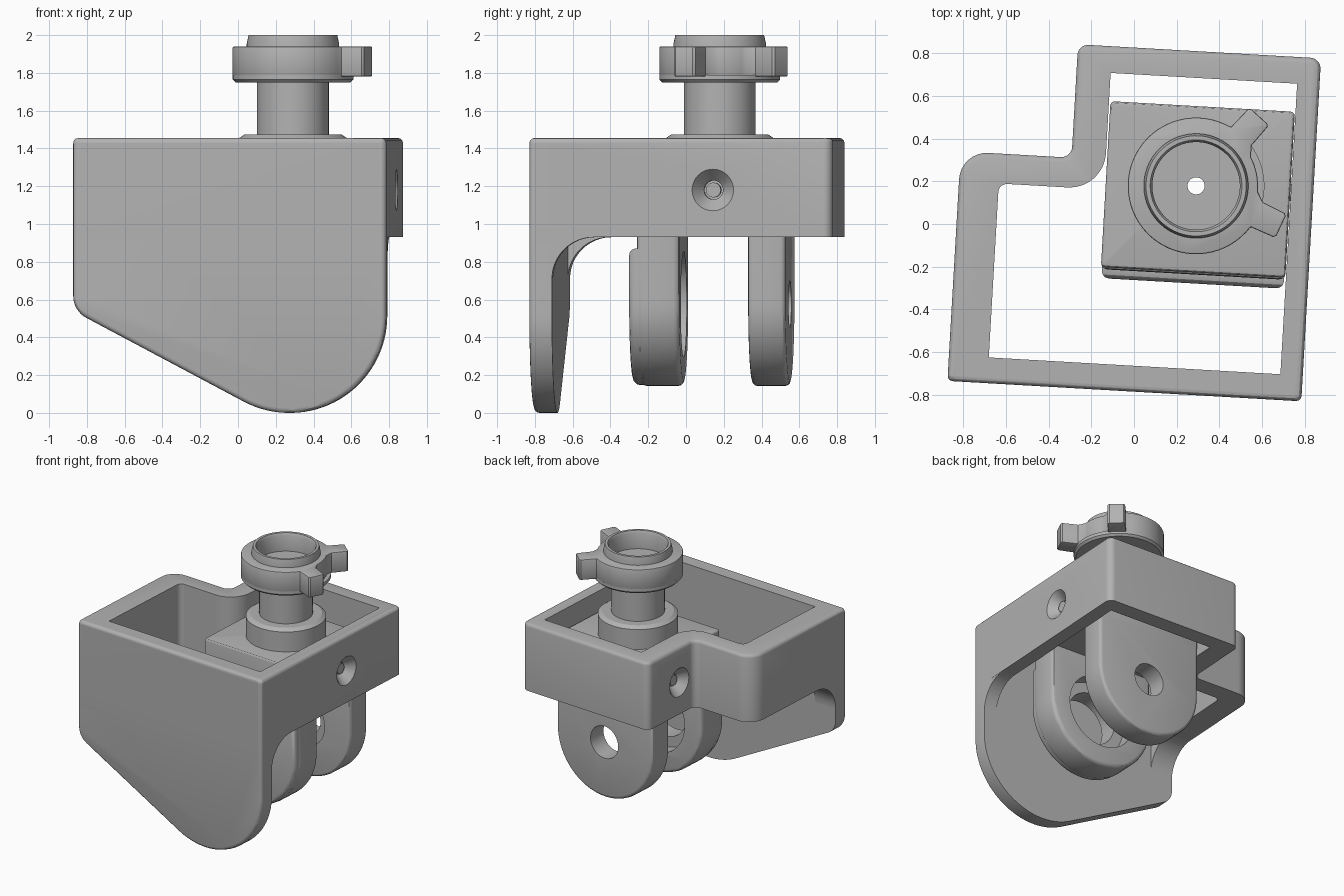
import bpy, bmesh, math
from mathutils import Vector, Matrix

if "Cube" in bpy.data.objects:
    bpy.data.objects.remove(bpy.data.objects["Cube"])

TURN = Matrix.Rotation(math.radians(-3.3), 4, 'Z')
CX, CY = 0.28, 0.195          # post axis
PIVOT = 0.575                 # height of the fork pivot
L, R, F, B = -0.83, 0.83, -0.784, 0.825   # outer limits of the frame
TOP, UNDER = 1.455, 0.93

grey = bpy.data.materials.new("mid_grey")
grey.use_nodes = True
grey.diffuse_color = (0.45, 0.45, 0.45, 1)
grey.node_tree.nodes["Principled BSDF"].inputs["Base Color"].default_value = grey.diffuse_color
parts = []


def make(name, bm, keep=True):
    bmesh.ops.recalc_face_normals(bm, faces=bm.faces)
    mesh = bpy.data.meshes.new(name)
    bm.to_mesh(mesh)
    bm.free()
    mesh.materials.append(grey)
    ob = bpy.data.objects.new(name, mesh)
    bpy.context.collection.objects.link(ob)
    if keep:
        parts.append(ob)
    return ob


def rounded(corners, steps=8):
    """Outline from (x, y, corner radius)."""
    out, n = [], len(corners)
    for i, (x, y, r) in enumerate(corners):
        p = Vector((x, y))
        if r == 0:
            out.append(p)
            continue
        a = (Vector(corners[i - 1][:2]) - p).normalized()
        b = (Vector(corners[(i + 1) % n][:2]) - p).normalized()
        half = a.angle(b) / 2
        c = p + (a + b).normalized() * (r / math.sin(half))
        u = p + a * (r / math.tan(half)) - c
        v = p + b * (r / math.tan(half)) - c
        for k in range(steps + 1):
            out.append(c + u.normalized().slerp(v.normalized(), k / steps) * r)
    return out


def arc(cx, cy, r, a0, a1, steps=32):
    angles = [math.radians(a0 + (a1 - a0) * k / steps) for k in range(steps + 1)]
    return [Vector((cx + r * math.cos(a), cy + r * math.sin(a))) for a in angles]


def prism(name, outline, lo, hi, axis='Z', bevel_lo=0, bevel_hi=0, keep=True, segs=3):
    """Extrude an outline along an axis, rounding either end rim."""
    place = {'Z': lambda p, d: (p[0], p[1], d),
             'Y': lambda p, d: (p[0], d, p[1]),
             'X': lambda p, d: (d, p[0], p[1])}[axis]
    bm = bmesh.new()
    rings = [[bm.verts.new(place(p, d)) for p in outline] for d in (lo, hi)]
    caps = [bm.faces.new(r) for r in rings]
    n = len(outline)
    for i in range(n):
        j = (i + 1) % n
        bm.faces.new((rings[0][i], rings[0][j], rings[1][j], rings[1][i]))
    bmesh.ops.recalc_face_normals(bm, faces=bm.faces)
    rims = [list(c.edges) for c in caps]
    for rim, w in zip(rims, (bevel_lo, bevel_hi)):
        if w:
            bmesh.ops.bevel(bm, geom=rim, offset=w, segments=segs, profile=0.5, affect='EDGES')
    return make(name, bm, keep)


def lathe(name, profile, axis='Z', centre=(0, 0, 0), keep=True, n=64):
    """Revolve a closed (radius, height) loop; radius zero makes a pole."""
    bm = bmesh.new()
    rings = []
    for k in range(n):
        a = math.tau * k / n
        rings.append([bm.verts.new((r * math.cos(a), r * math.sin(a), z)) for r, z in profile])
    m = len(profile)
    for k in range(n):
        a, b = rings[k], rings[(k + 1) % n]
        for i in range(m):
            j = (i + 1) % m
            if profile[i][0] or profile[j][0]:
                bm.faces.new((a[i], a[j], b[j], b[i]))
    bmesh.ops.remove_doubles(bm, verts=bm.verts, dist=1e-5)
    turn = {'Z': Matrix(), 'X': Matrix.Rotation(math.pi / 2, 4, 'Y'),
            'Y': Matrix.Rotation(-math.pi / 2, 4, 'X')}[axis]
    bm.transform(Matrix.Translation(centre) @ turn)
    return make(name, bm, keep)


def combine(ob, other, operation='DIFFERENCE'):
    mod = ob.modifiers.new("combine", 'BOOLEAN')
    mod.operation, mod.solver, mod.object = operation, 'EXACT', other
    bpy.context.view_layer.objects.active = ob
    bpy.ops.object.modifier_apply(modifier=mod.name)
    bpy.data.objects.remove(other)


def bore(ob, r, lo, hi, axis, centre):
    combine(ob, lathe("cutter", [(0, lo), (r, lo), (r, hi), (0, hi)], axis, centre, False))


# Stepped frame
outer = rounded([(L, F, .03), (R, F, .03), (R, B, .05), (-.31, B, .05),
                 (-.31, .293, .05), (L, .293, .13)])
frame = prism("frame", outer, UNDER, TOP, bevel_hi=.025)

# Front plate with a round lower corner
plate_outline = rounded([(L, TOP, .03), (L, .54, .13)] +
                        [(x, z, 0) for x, z in arc(.315, .515, .515, -118, 0)] +
                        [(R, TOP, .03)])
combine(frame, prism("front_plate", plate_outline, F, -.663, 'Y', bevel_lo=.025, keep=False), 'UNION')
inner = rounded([(-.643, -.663, 0), (.725, -.663, 0), (.725, .70, 0), (-.15, .70, 0),
                 (-.15, .153, .17), (-.643, .153, .04)])
combine(frame, prism("cutter", inner, UNDER - .2, TOP + .2, keep=False))

# Curved gussets under the side walls
gusset = [Vector((-.68, UNDER + .02)), Vector((-.68, .71))] + \
    arc(-.443, .71, .22, 180, 90, 12) + [Vector((-.443, UNDER + .02))]
for side, lo, hi in (("left", .725, R), ("right", L, -.643)):
    prism(side + "_gusset", gusset, lo + .001, hi - .001, 'X')

# Countersunk screw holes and screws in the side walls
for side, x, y, s in (("left", R, .19, 1), ("right", -.31, .47, -1)):
    sink = [(0, .02 * s), (.125, .02 * s), (.11, 0), (.05, -.07 * s), (.05, -.3 * s), (0, -.3 * s)]
    combine(frame, lathe("cutter", sink, 'X', (x, y, 1.18), False, 32))
    lathe(side + "_screw", [(0, -.15 * s), (.04, -.15 * s), (.04, -.05 * s), (0, -.05 * s)],
          'X', (x, y, 1.18), n=12)

# Sliding block
x0, x1, y0, y1 = -.143, .722, -.21, .568
block = prism("block", rounded([(x0, y0, .02), (x1, y0, .02), (x1, y1, .02), (x0, y1, .02)], 3),
              .98, 1.30, bevel_hi=.015)
bore(block, .04, .5, 1.5, 'Z', (CX, CY, 0))

# Fork arms with pivot bores
mid, rad = (x0 + x1) / 2, (x1 - x0) / 2


def arm_outline(top, r):
    return arc(mid, PIVOT, r, 180, 360) + [Vector((mid + r, top)), Vector((mid - r, top))]


pivot = (mid, 0, PIVOT)
front_arm = prism("front_arm", arm_outline(1.1, rad), y0 - .01, .005, 'Y', .03, .03)
pad = prism("front_arm_pad", arm_outline(.87, rad - .005), -.262, y0 + .04, 'Y', bevel_lo=.035)
bore(front_arm, .28, -.12, .1, 'Y', pivot)
bore(front_arm, .2, -.5, .1, 'Y', pivot)
bore(pad, .2, -.5, .1, 'Y', pivot)
rear_arm = prism("rear_arm", arm_outline(1.1, rad), .37, y1, 'Y', .025, .025)
bore(rear_arm, .125, .1, .9, 'Y', pivot)
bore(rear_arm, .2, .1, .42, 'Y', pivot)

# Hollow post with collar and socket
lathe("post", [(.04, 1.25), (.285, 1.25), (.285, 1.455), (.255, 1.475), (.19, 1.475),
               (.19, 1.75), (.245, 1.76), (.245, 1.955), (.235, 2.0), (.215, 2.0), (.205, 1.98),
               (.205, 1.86), (.04, 1.86)], centre=(CX, CY, 0))

# Clamp ring: a disc rim and a lugged upper band
lathe("clamp_rim", [(.185, 1.75), (.305, 1.75), (.32, 1.765), (.32, 1.79), (.185, 1.79)],
      centre=(CX, CY, 0))
outline = arc(CX, CY, .32, 64, 325, 48)
for degrees in (-22, 51):
    a = math.radians(degrees)
    out, side = Vector((math.cos(a), math.sin(a))), Vector((-math.sin(a), math.cos(a)))
    for d, w in ((.315, -.065), (.43, -.062), (.44, -.05), (.44, .05), (.43, .062), (.315, .065)):
        outline.append(Vector((CX, CY)) + out * d + side * w)
    if degrees < 0:
        outline += arc(CX, CY, .29, -2, 31, 8)
band = prism("clamp_band", outline, 1.78, 1.94, bevel_lo=.008, bevel_hi=.008, segs=2)
bore(band, .225, 1.7, 2.1, 'Z', (CX, CY, 0))

# Turn the assembly and shade it
bpy.ops.object.select_all(action='DESELECT')
for ob in parts:
    ob.data.transform(TURN)
    ob.select_set(True)
bpy.context.view_layer.objects.active = frame
bpy.ops.object.shade_smooth_by_angle(angle=math.radians(30))
